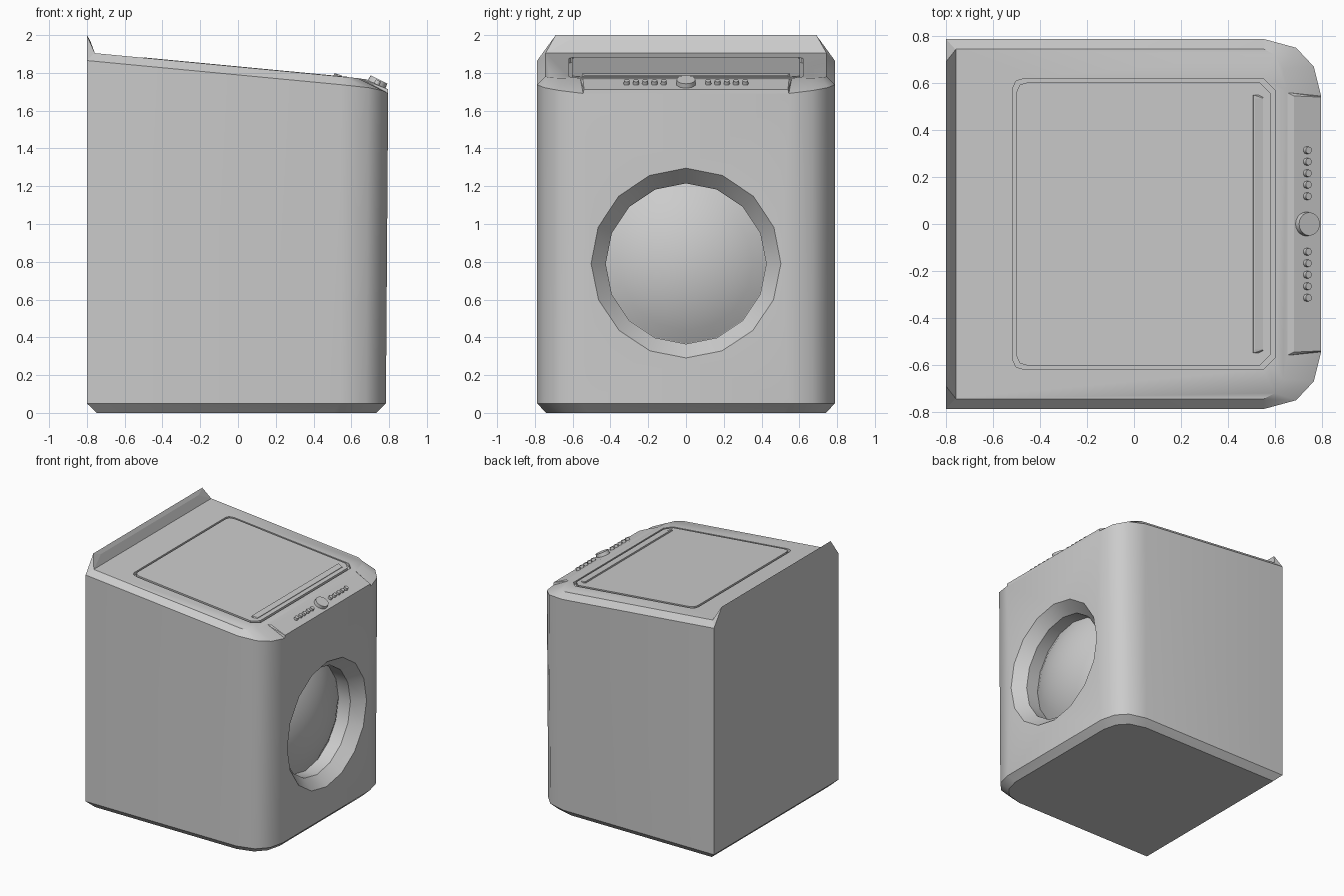
import bpy, bmesh, math
from mathutils import Matrix, Vector

if "Cube" in bpy.data.objects:
    bpy.data.objects.remove(bpy.data.objects["Cube"])


def finish(name, bm, angle=None):
    bmesh.ops.recalc_face_normals(bm, faces=bm.faces[:])
    me = bpy.data.meshes.new(name)
    bm.to_mesh(me)
    bm.free()
    ob = bpy.data.objects.new(name, me)
    bpy.context.collection.objects.link(ob)
    if angle:
        smooth(ob, angle)
    return ob


def activate(ob):
    bpy.ops.object.select_all(action='DESELECT')
    ob.select_set(True)
    bpy.context.view_layer.objects.active = ob


def smooth(ob, angle):
    activate(ob)
    bpy.ops.object.shade_smooth_by_angle(angle=math.radians(angle))


def loft(name, rings):
    bm = bmesh.new()
    vs = [[bm.verts.new(p) for p in r] for r in rings]
    n = len(vs[0])
    for a, b in zip(vs, vs[1:]):
        for i in range(n):
            j = (i + 1) % n
            bm.faces.new((a[i], a[j], b[j], b[i]))
    bm.faces.new(vs[0][::-1])
    bm.faces.new(vs[-1])
    return finish(name, bm)


def hull(name, half):
    # convex solid from points mirrored across y
    bm = bmesh.new()
    for x, y, z in half:
        bm.verts.new((x, y, z))
        bm.verts.new((x, -y, z))
    r = bmesh.ops.convex_hull(bm, input=bm.verts[:])
    bmesh.ops.delete(bm, geom=[v for v in bm.verts if not v.link_faces], context='VERTS')
    bmesh.ops.dissolve_limit(bm, angle_limit=0.01, verts=bm.verts[:], edges=bm.edges[:])
    return finish(name, bm)


def cut(ob, cutter):
    m = ob.modifiers.new("cut", 'BOOLEAN')
    m.object = cutter
    m.operation = 'DIFFERENCE'
    m.solver = 'EXACT'
    activate(ob)
    bpy.ops.object.modifier_apply(modifier=m.name)
    bpy.data.objects.remove(cutter)


def mirrored(half):
    return half + [(x, -y) for x, y in half[::-1]]


def top(x):
    return 1.905 - 0.095 * (x + 0.765)


# body: square at the back, rounded front corners, chamfered rims
plan = mirrored([(-0.8, 0.788), (0.55, 0.788), (0.69, 0.75), (0.765, 0.67), (0.795, 0.55)])
inner = mirrored([(-0.8, 0.745), (0.55, 0.745), (0.60, 0.72), (0.635, 0.66), (0.65, 0.57)])
drop = [0, 0, 0.002, 0.01, 0.022]
drop += drop[::-1]
low = [(x - 0.012 * (x > 0), y, 0.05) for x, y in plan]
foot = [(x * 0.935, y * 0.94, 0) for x, y, z in low]
rim = [(x, y, top(x) - 0.043 - d) for (x, y), d in zip(plan, drop)]
cap = [(x, y, top(x)) for x, y in inner]
body = loft("body", [foot, low, rim, cap])


# door recess: 16-sided funnel cut into the front panel
def ring16(x, r):
    return [(x, r * math.sin(i * math.pi / 8), 0.79 + r * math.cos(i * math.pi / 8)) for i in range(16)]


cut(body, loft("door_cutter", [ring16(0.59, 0.425), ring16(0.70, 0.425), ring16(0.86, 0.565)]))


# lid pocket and lid
def slab(name, inset, lo, hi):
    a, b, w = -0.515 + inset, 0.60 - inset, 0.62 - inset
    pts = mirrored([(a, w - 0.04), (a + 0.012, w - 0.012), (a + 0.05, w), (b - 0.05, w), (b, w - 0.05)])
    return loft(name, [[(x, y, top(x) + h) for x, y in pts] for h in (lo, hi)])


cut(body, slab("lid_cutter", 0, -0.025, 0.05))
smooth(body, 35)
slab("lid", 0.016, -0.03, 0.002)

# lid handle lip
hull("lid_handle", [(0.505, 0.55, top(0.505) - 0.01), (0.55, 0.55, top(0.55) - 0.01),
                    (0.508, 0.55, top(0.508) + 0.014), (0.516, 0.535, top(0.516) + 0.014),
                    (0.55, 0.535, top(0.55) + 0.006)])

# door glass: shallow smooth dome
bm = bmesh.new()
R = (0.424 ** 2 + 0.12 ** 2) / (2 * 0.12)
rings = []
for k in range(1, 7):
    r = 0.424 * k / 6
    x = 0.715 - R + math.sqrt(R * R - r * r)
    rings.append([bm.verts.new(p) for p in ring16(x, r)])
tip = bm.verts.new((0.715, 0, 0.79))
for i in range(16):
    j = (i + 1) % 16
    bm.faces.new((tip, rings[0][i], rings[0][j]))
    for a, b in zip(rings, rings[1:]):
        bm.faces.new((a[i], b[i], b[j], a[j]))
bm.faces.new(rings[-1])
finish("door_glass", bm, 40)

# back ridge
hull("back_ridge", [(-0.8, 0.788, 1.865), (-0.8, 0.69, 2.0), (-0.757, 0.745, 1.902), (-0.783, 0.62, 1.972)])

# control panel
hull("control_panel", [(0.65, 0.56, 1.769), (0.68, 0.545, 1.766), (0.795, 0.54, 1.713),
                       (0.795, 0.545, 1.69), (0.66, 0.56, 1.72)])

# dial and buttons on the sloped panel
tilt = Matrix.Rotation(math.radians(27), 4, 'Y')


def knob(name, y, r, h, n):
    bm = bmesh.new()
    bmesh.ops.create_cone(bm, cap_ends=True, segments=n, radius1=r, radius2=r * 0.95, depth=h,
                          matrix=Matrix.Translation((0.735, y, 1.742)) @ tilt @ Matrix.Translation((0, 0, h / 4)))
    return finish(name, bm, 40)


knob("dial", 0, 0.052, 0.034, 20)
for i in range(5):
    for s, side in ((1, "right"), (-1, "left")):
        knob(f"button_{side}_{i + 1}", s * (0.118 + 0.049 * i), 0.016, 0.026, 10)
